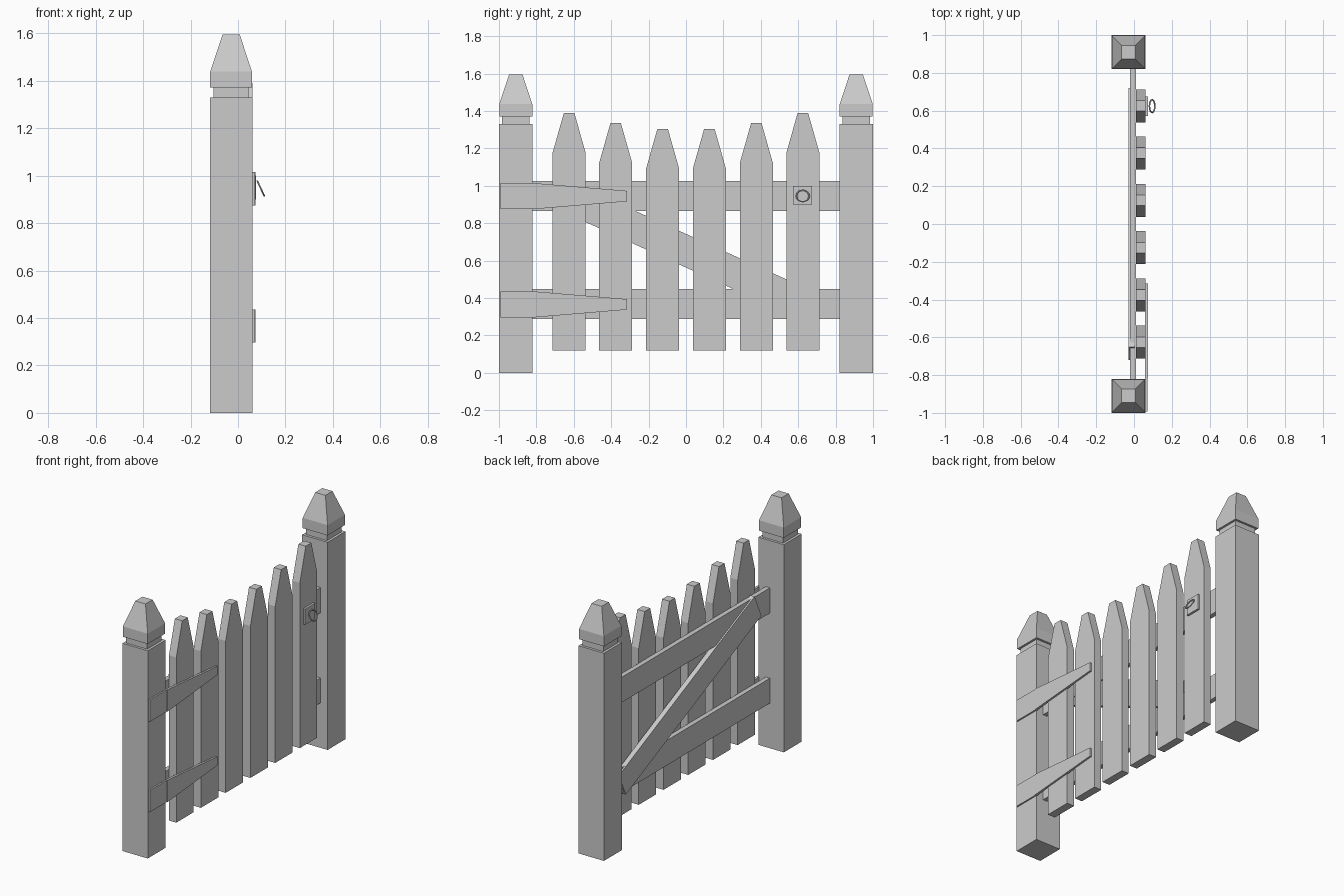
import bpy
import bmesh
from math import radians, atan
from mathutils import Matrix

cube = bpy.data.objects.get("Cube")
if cube:
    bpy.data.objects.remove(cube, do_unlink=True)

GREY = (0.6, 0.6, 0.6, 1)
mat = bpy.data.materials.new("plain grey")
mat.use_nodes = True
mat.diffuse_color = GREY
mat.node_tree.nodes["Principled BSDF"].inputs["Base Color"].default_value = GREY


def finish(name, bm):
    bmesh.ops.recalc_face_normals(bm, faces=bm.faces[:])
    mesh = bpy.data.meshes.new(name)
    bm.to_mesh(mesh)
    bm.free()
    mesh.materials.append(mat)
    obj = bpy.data.objects.new(name, mesh)
    bpy.context.collection.objects.link(obj)
    return obj


def board(name, outline, x0, x1):
    """Extrude a (y, z) outline from x0 to x1."""
    bm = bmesh.new()
    face = bm.faces.new([bm.verts.new((x0, y, z)) for y, z in outline])
    new = bmesh.ops.extrude_face_region(bm, geom=[face])["geom"]
    verts = [v for v in new if isinstance(v, bmesh.types.BMVert)]
    bmesh.ops.translate(bm, verts=verts, vec=(x1 - x0, 0, 0))
    return finish(name, bm)


def rect(y0, y1, z0, z1):
    return [(y0, z0), (y1, z0), (y1, z1), (y0, z1)]


def post(name, x, y, levels):
    """Stack square rings of (half width, height)."""
    bm = bmesh.new()
    rings = [[bm.verts.new((x + sx * h, y + sy * h, z))
              for sx, sy in ((-1, -1), (1, -1), (1, 1), (-1, 1))] for h, z in levels]
    for a, b in zip(rings, rings[1:]):
        for i in range(4):
            j = (i + 1) % 4
            bm.faces.new((a[i], a[j], b[j], b[i]))
    bm.faces.new(rings[0][::-1])
    bm.faces.new(rings[-1])
    return finish(name, bm)


# Gate posts with a grooved neck and tapered cap
levels = [(0.09, 0), (0.09, 1.33), (0.074, 1.33), (0.074, 1.372),
          (0.088, 1.372), (0.088, 1.438), (0.036, 1.595)]
for side, y in (("hinge", -0.91), ("latch", 0.91)):
    post(side + "_post", -0.029, y, levels)

# Pointed pickets, dipping towards the middle
for side in (-1, 1):
    for i, (dist, top) in enumerate(((0.125, 1.305), (0.376, 1.335), (0.625, 1.39))):
        c, w, t = side * dist, 0.088, 0.028
        shoulder = top - 0.212
        board(f"picket_{'hinge' if side < 0 else 'latch'}_{i + 1}",
              [(c - w, 0.12), (c + w, 0.12), (c + w, shoulder),
               (c + t, top), (c - t, top), (c - w, shoulder)], 0.01, 0.062)

# Horizontal rails
for name, z0, z1 in (("lower", 0.288, 0.448), ("upper", 0.865, 1.027)):
    board(name + "_rail", rect(-0.83, 0.83, z0, z1), -0.02, 0.01)

# Diagonal brace
brace = board("diagonal_brace", rect(-0.753, 0.753, -0.082, 0.082), -0.03, 0.002)
brace.data.transform(Matrix.Translation((0, 0, 0.653))
                     @ Matrix.Rotation(-atan(0.453), 4, "X"))

# Strap hinges
for name, z in (("lower", 0.366), ("upper", 0.945)):
    board(name + "_hinge_leaf", rect(-0.992, -0.818, z - 0.07, z + 0.07), 0.058, 0.071)
    board(name + "_hinge_strap",
          [(-0.818, z - 0.07), (-0.315, z - 0.028), (-0.315, z + 0.028), (-0.818, z + 0.07)],
          0.058, 0.074)

# Latch plate and hanging ring
board("latch_plate", rect(0.573, 0.674, 0.9, 1.0), 0.058, 0.075)
bpy.ops.mesh.primitive_torus_add(major_radius=0.034, minor_radius=0.004,
                                 major_segments=16, minor_segments=6,
                                 location=(0.096, 0.624, 0.946),
                                 rotation=(0, radians(65), 0))
ring = bpy.context.object
ring.name = "latch_ring"
ring.data.materials.append(mat)
